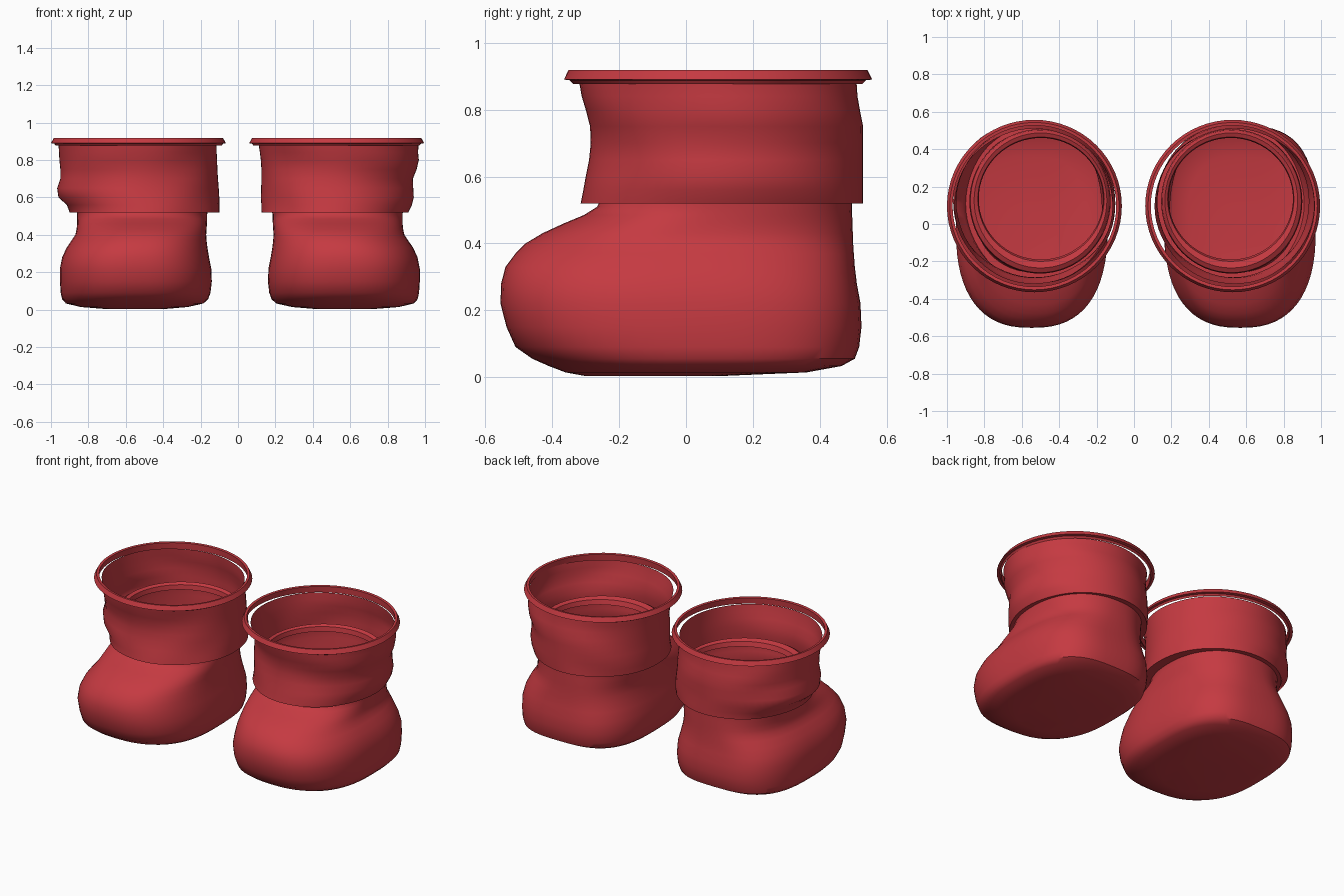
import bpy, bmesh, math

red = bpy.data.materials.new("boot red")
red.diffuse_color = (0.56, 0.042, 0.053, 1)
N = 64


def loft(name, rings, side, dx=0.0, toe=0.0, heel=0.0, shaft=0.0, fold=0.0, cap=False, loop=False, angle=40):
    """Skin a stack of rings (z, x_inner, x_outer, y_front, y_back); toe, heel and shaft add squareness."""
    bm = bmesh.new()
    rows = []
    for z, x0, x1, y0, y1 in rings:
        cx, cy, rx, ry = (x0 + x1) / 2 + dx, (y0 + y1) / 2, (x1 - x0) / 2, (y1 - y0) / 2
        low = max(0.0, min(1.0, (0.5 - z) / 0.25))
        high = max(0.0, min(1.0, (0.62 - z) / 0.08))
        row = []
        for i in range(N):
            a = 2 * math.pi * i / N
            c, s = math.cos(a), math.sin(a)
            p = 2 + shaft * high + (heel if s > 0 else toe) * low
            ex = math.copysign(abs(c) ** (2 / p), c)
            ey = math.copysign(abs(s) ** (2 / p), s)
            k = 1 + fold * math.sin(3 * a + 22 * z) * math.sin(2 * a) ** 2
            row.append(bm.verts.new((side * (cx + rx * ex * k), cy + ry * ey * k, z)))
        rows.append(row)
    pairs = list(zip(rows, rows[1:])) + ([(rows[-1], rows[0])] if loop else [])
    for r, t in pairs:
        for i in range(N):
            j = (i + 1) % N
            bm.faces.new((r[i], r[j], t[j], t[i]))
    if cap:
        bm.faces.new(rows[0][::-1])
    if side < 0:
        bmesh.ops.reverse_faces(bm, faces=bm.faces[:])
    me = bpy.data.meshes.new(name)
    bm.to_mesh(me)
    bm.free()
    me.materials.append(red)
    ob = bpy.data.objects.new(name, me)
    bpy.context.collection.objects.link(ob)
    bpy.ops.object.select_all(action='DESELECT')
    ob.select_set(True)
    bpy.context.view_layer.objects.active = ob
    bpy.ops.object.shade_smooth_by_angle(angle=math.radians(angle))
    return ob


# Foot and shaft, rising to a rolled inner lip
boot = [
    (0.003, 0.42, 0.72, -0.30, 0.10), (0.014, 0.29, 0.86, -0.36, 0.36),
    (0.033, 0.205, 0.94, -0.41, 0.465), (0.055, 0.18, 0.96, -0.46, 0.505),
    (0.09, 0.167, 0.968, -0.51, 0.518), (0.15, 0.16, 0.972, -0.537, 0.525),
    (0.22, 0.163, 0.972, -0.555, 0.522), (0.28, 0.175, 0.96, -0.553, 0.511),
    (0.33, 0.183, 0.937, -0.54, 0.505), (0.37, 0.188, 0.91, -0.51, 0.502),
    (0.40, 0.19, 0.89, -0.48, 0.50), (0.43, 0.188, 0.883, -0.43, 0.499),
    (0.46, 0.186, 0.88, -0.365, 0.498), (0.485, 0.185, 0.88, -0.305, 0.497),
    (0.51, 0.185, 0.88, -0.265, 0.496), (0.55, 0.175, 0.885, -0.25, 0.497),
    (0.60, 0.155, 0.895, -0.255, 0.502), (0.65, 0.145, 0.90, -0.265, 0.507),
    (0.68, 0.15, 0.895, -0.26, 0.502), (0.695, 0.165, 0.875, -0.235, 0.487),
    (0.685, 0.18, 0.855, -0.20, 0.465), (0.655, 0.185, 0.85, -0.19, 0.46)]

# Folded cuffs: heights and front/back shared, side outlines differ per boot
heights = [(0.52, -0.315, 0.53), (0.56, -0.307, 0.53), (0.60, -0.30, 0.53),
           (0.65, -0.29, 0.53), (0.70, -0.285, 0.53), (0.75, -0.287, 0.53),
           (0.80, -0.30, 0.52), (0.84, -0.312, 0.513), (0.885, -0.32, 0.51)]
sides = {
    1: ("right", 0.0, [(.125, .91), (.125, .93), (.122, .94), (.124, .937), (.125, .935),
                       (.125, .955), (.122, .967), (.117, .963), (.11, .965)]),
    -1: ("left", -0.02, [(.10, .90), (.10, .915), (.10, .96), (.103, .967), (.107, .95),
                         (.11, .95), (.112, .955), (.114, .957), (.115, .96)])}

for s, (label, dx, outline) in sides.items():
    loft(label + "_boot", boot, s, dx, toe=0.25, heel=0.7, shaft=0.25, cap=True)
    cuff = [(z, a, b, y0, y1) for (z, y0, y1), (a, b) in zip(heights, outline)]
    # the hem turns in to meet the shaft
    hem = (0.522, 0.185 + dx, 0.88 + dx, -0.25, 0.496)
    loft(label + "_cuff", [hem] + cuff, s, fold=0.012)
    # Separate flared rim ring, open in the middle
    rim = [(0.89, 0.06, 0.995, -0.365, 0.557), (0.918, 0.075, 0.98, -0.352, 0.543),
           (0.916, 0.09, 0.965, -0.335, 0.527), (0.877, 0.082, 0.97, -0.337, 0.527),
           (0.888, 0.075, 0.978, -0.348, 0.538)]
    loft(label + "_rim", rim, s, 0.005 if s < 0 else 0.0, loop=True, angle=25)
